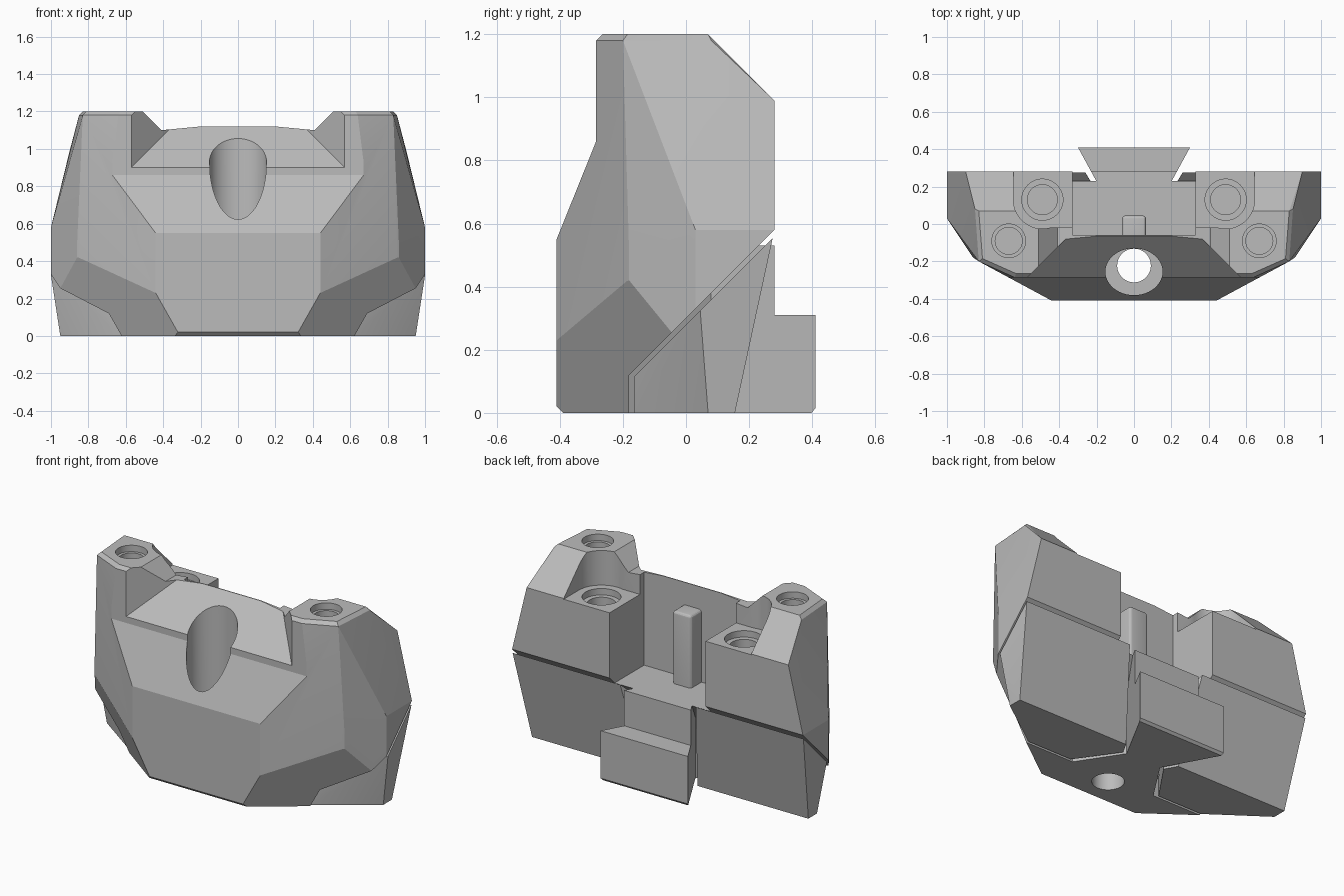
import bpy, bmesh, math
from mathutils import Vector, Matrix

if "Cube" in bpy.data.objects:
    bpy.data.objects.remove(bpy.data.objects["Cube"])

grey = bpy.data.materials.new("plain grey")
grey.use_nodes = True
grey.diffuse_color = (0.5, 0.5, 0.5, 1)
grey.node_tree.nodes["Principled BSDF"].inputs["Base Color"].default_value = (0.5, 0.5, 0.5, 1)


def finish(name, bm):
    bmesh.ops.recalc_face_normals(bm, faces=bm.faces)
    mesh = bpy.data.meshes.new(name)
    bm.to_mesh(mesh)
    bm.free()
    mesh.materials.append(grey)
    ob = bpy.data.objects.new(name, mesh)
    bpy.context.collection.objects.link(ob)
    return ob


def mirrored(points):
    return list(points) + [(-x, y, z) for x, y, z in points]


def convex(name, points, planes=()):
    """Convex solid around points, trimmed by (point, outward normal) planes."""
    for plane in list(planes) + [None]:
        bm = bmesh.new()
        for p in points:
            bm.verts.new(p)
        bmesh.ops.convex_hull(bm, input=bm.verts)
        bmesh.ops.delete(bm, geom=[v for v in bm.verts if not v.link_faces], context='VERTS')
        if plane:
            geom = bm.verts[:] + bm.edges[:] + bm.faces[:]
            bmesh.ops.bisect_plane(bm, geom=geom, plane_co=plane[0], plane_no=plane[1], clear_outer=True)
            points = [v.co.copy() for v in bm.verts]
            bm.free()
    bmesh.ops.dissolve_limit(bm, angle_limit=0.02, verts=bm.verts, edges=bm.edges)
    return finish(name, bm)


def prism(name, outline, lo, hi, axis):
    """Extrude a 2D outline along x (outline is y,z), y (x,z) or z (x,y)."""
    def at(p, d):
        q = list(p)
        q.insert("xyz".index(axis), d)
        return q
    bm = bmesh.new()
    a = [bm.verts.new(at(p, lo)) for p in outline]
    b = [bm.verts.new(at(p, hi)) for p in outline]
    bm.faces.new(a)
    bm.faces.new(b[::-1])
    for i in range(len(a)):
        j = (i + 1) % len(a)
        bm.faces.new((a[i], a[j], b[j], b[i]))
    return finish(name, bm)


def box(name, x0, x1, y0, y1, z0, z1):
    return prism(name, [(x0, y0), (x1, y0), (x1, y1), (x0, y1)], z0, z1, "z")


def bore(name, start, end, r, r2=None, squash=1):
    """Round cutter from start to end, optionally tapered or squashed in y."""
    start, end = Vector(start), Vector(end)
    d = end - start
    bm = bmesh.new()
    bmesh.ops.create_cone(bm, cap_ends=True, segments=48, radius1=r, radius2=r2 or r, depth=d.length)
    bmesh.ops.scale(bm, vec=(1, squash, 1), verts=bm.verts)
    turn = d.to_track_quat('Z', 'Y').to_matrix().to_4x4()
    bm.transform(Matrix.Translation((start + end) / 2) @ turn)
    return finish(name, bm)


def combine(target, other, operation='DIFFERENCE'):
    mod = target.modifiers.new("shape", 'BOOLEAN')
    mod.operation, mod.solver, mod.object = operation, 'EXACT', other
    bpy.context.view_layer.update()
    deps = bpy.context.evaluated_depsgraph_get()
    mesh = bpy.data.meshes.new_from_object(target.evaluated_get(deps))
    target.modifiers.clear()
    target.data = mesh
    bpy.data.objects.remove(other)


# Outer shell of the body, with slanted lower corners
shell = [(.63, -.265, 1.2), (.81, -.185, 1.2), (.83, .07, 1.2),
         (.64, -.285, 1.18), (.83, -.2, 1.18), (.85, .08, 1.18),
         (.9, .28, .99), (1, .28, .58), (1, .03, .58),
         (.44, -.41, .55), (.86, -.18, .5)]
shell += [(x, y, 0) for x, y in ((.44, -.41), (.86, -.18), (1, .03), (1, .28))]
trims = [((s * .31, -.41, 0), (s * .53, -.72, -.3)) for s in (1, -1)]
trims.append(((0, -.39, 0), (0, -1, -1)))
body = convex("body", mirrored(shell), trims)

# Sloped front, horns and the sloped saddle between them
combine(body, prism("front_cut", [(-.41, .55), (-.285, .86), (-.285, 1.4), (-.7, 1.4), (-.7, .55)], -2, 2, "x"))
combine(body, convex("saddle_cut", mirrored([
    (.67, -.385, .8), (.67, -.385, 1.4), (.335, -.05, 1.135), (.335, -.05, 1.4)])))
ridge = [(-.53, 1.4), (-.53, 1.22), (-.41, 1.1), (-.2, 1.12)]
combine(body, prism("horn_cut", ridge + [(-x, z) for x, z in ridge[::-1]], -.6, .6, "y"))

# Rear slot and the slanted underside that the wedges sit below
combine(body, box("slot_cut", -.33, .33, -.06, .6, .53, 1.5))
combine(body, prism("underside_cut", [(-.18, -.1), (-.18, .12), (.6, .9), (.6, -.1)], -2, 2, "x"))

# Dovetail tab at the back
half = [(.29, -.25), (.29, -.18), (.12, .08), (.3, .41)]
tab = prism("dovetail", half + [(-x, y) for x, y in half[::-1]], 0, .53, "z")
combine(tab, box("tab_step", -1, 1, .28, .6, .31, .7))
combine(tab, prism("tab_chamfer", [(.39, -.01), (.43, -.01), (.43, .04)], -1, 1, "x"))
combine(body, tab, 'UNION')

# Upright key in the slot
key = box("key", -.065, .065, -.1, .045, .5, .98)
bm = bmesh.new()
bm.from_mesh(key.data)
rim = [e for e in bm.edges if all(v.co.y > 0 for v in e.verts) or all(v.co.z > .9 for v in e.verts)]
bmesh.ops.bevel(bm, geom=rim, offset=.02, segments=4, profile=.5, affect='EDGES')
bm.to_mesh(key.data)
bm.free()
combine(body, key, 'UNION')

# Central vertical hole with a wide recess
combine(body, bore("recess", (0, -.255, .45), (0, -.255, 1.5), .153, squash=.82))
combine(body, bore("centre_hole", (0, -.222, -.2), (0, -.222, .6), .09))

axis = Vector((0, math.cos(math.radians(40)), -math.sin(math.radians(40))))
for s in (1, -1):
    # Rear ledges with a rounded clearance cut into the horns
    combine(body, bore("ledge_round", (s * .49, .13, .985), (s * .49, .13, 1.5), .155))
    inner, mid, outer = s * .3, s * .49, s * .645
    combine(body, box("ledge_back", min(inner, outer), max(inner, outer), .13, .5, .985, 1.5))
    combine(body, box("ledge_inner", min(inner, mid), max(inner, mid), -.02, .5, .985, 1.5))
    # Screw holes in ledges and horns
    for x, y, top, r, r2 in ((.49, .13, .985, .11, .08), (.67, -.09, 1.2, .09, .072)):
        combine(body, bore("sink", (s * x, y, top - .04), (s * x, y, top + .05), r))
        combine(body, bore("hole", (s * x, y, top - .16), (s * x, y, top), r2))
    # Slanted stepped holes in the front
    mouth = Vector((s * .36, -.41, .613))
    for r, r2, t0, t1 in ((.18, .18, -.5, .17), (.15, .125, .16, .22), (.125, .125, .21, .33), (.08, .08, .3, .6)):
        combine(body, bore("front_hole", mouth + axis * t0, mouth + axis * t1, r, r2))

# Lower clamping wedges, separated from the body by a thin gap
foot = [(.315, -.165), (.62, -.165), (.95, .07), (.95, .155), (.187, .155), (.145, .08)]
wedge = [(x, y, 0) for x, y in foot]
wedge += [(x, y, .115) for x, y in foot]
wedge += [(.145, .08, .36), (.26, .275, .555), (1, .275, .555), (1, .045, .325)]
parts = [body]
for name, s in (("left_wedge", 1), ("right_wedge", -1)):
    parts.append(convex(name, [(s * x, y, z) for x, y, z in wedge]))

# Keep facets crisp and bores smooth
bpy.ops.object.select_all(action='DESELECT')
for ob in parts:
    ob.select_set(True)
bpy.context.view_layer.objects.active = body
bpy.ops.object.shade_smooth_by_angle(angle=math.radians(12))
